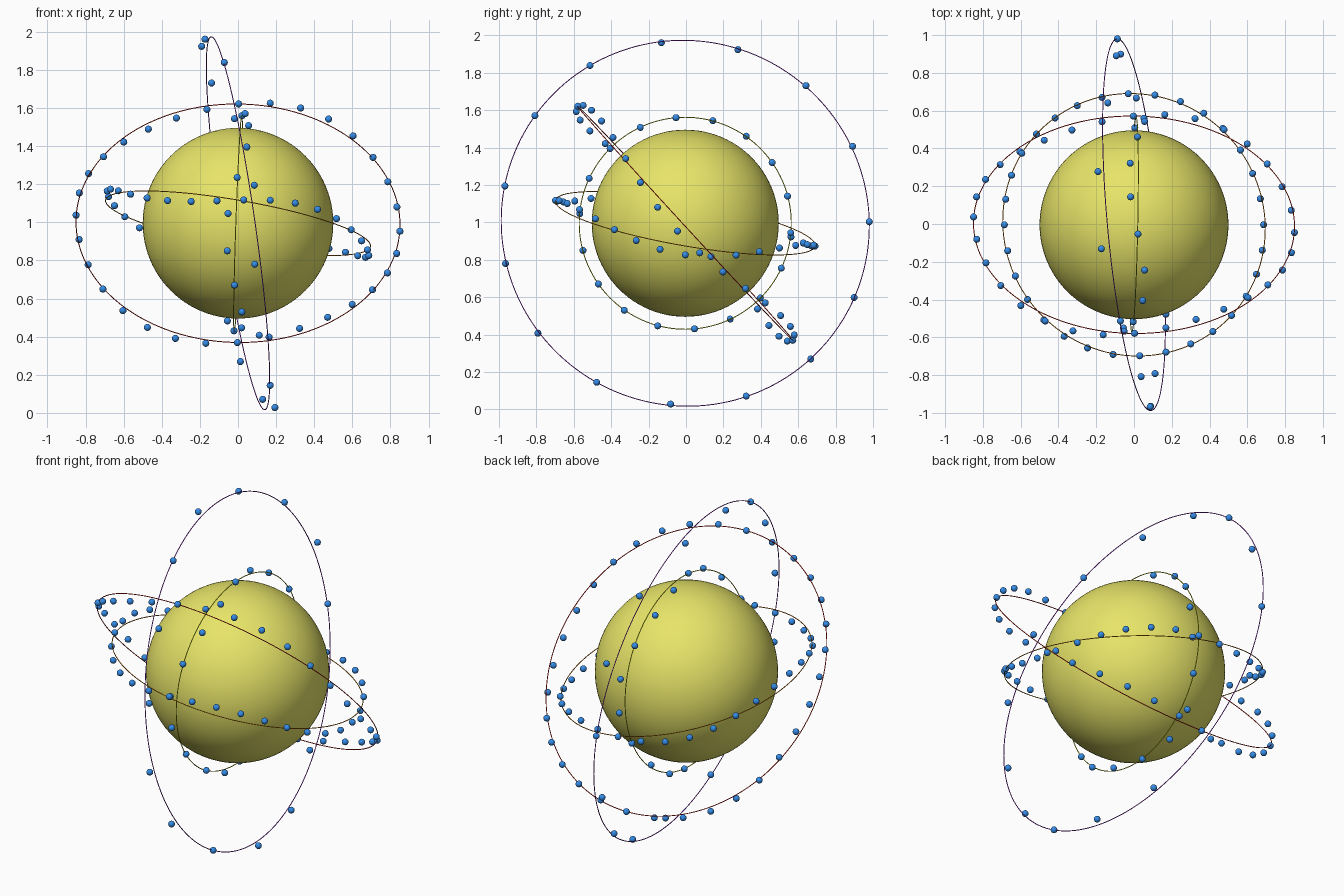
import bpy, bmesh
from math import cos, radians, tau
from mathutils import Matrix, Vector

cube = bpy.data.objects.get("Cube")
if cube:
    bpy.data.objects.remove(cube, do_unlink=True)

CENTRE = Vector((0, -0.004, 0.995))
WOBBLE = 0.048          # satellites weave to and fro across their ring


def material(name, rgb):
    mat = bpy.data.materials.new(name)
    mat.use_nodes = True
    mat.diffuse_color = (*rgb, 1)
    mat.node_tree.nodes["Principled BSDF"].inputs["Base Color"].default_value = (*rgb, 1)
    return mat


def finish(obj, name, mat):
    obj.name = name
    obj.data.materials.append(mat)
    for face in obj.data.polygons:
        face.use_smooth = True


def orbit_ring(name, radius, rotation, mat):
    bpy.ops.mesh.primitive_torus_add(major_radius=radius, minor_radius=0.0025,
                                     major_segments=160, minor_segments=8)
    ring = bpy.context.object
    ring.matrix_world = Matrix.Translation(CENTRE) @ rotation.to_4x4()
    finish(ring, name, mat)


def satellites(name, radius, rotation, count, start, phase, mat):
    bm = bmesh.new()
    for i in range(count):
        a = radians(start) + tau * i / count
        spot = Vector((radius, 0, 0))
        spot.rotate(Matrix.Rotation(a, 3, 'Z'))
        spot.z = WOBBLE * cos(3 * a + radians(phase))
        bmesh.ops.create_uvsphere(bm, u_segments=16, v_segments=10, radius=0.0185,
                                  matrix=Matrix.Translation(CENTRE + rotation @ spot))
    mesh = bpy.data.meshes.new(name)
    bm.to_mesh(mesh)
    bm.free()
    obj = bpy.data.objects.new(name, mesh)
    bpy.context.collection.objects.link(obj)
    finish(obj, name, mat)


yellow = material("soft_yellow", (0.80, 0.78, 0.14))
blue = material("satellite_blue", (0.035, 0.26, 0.80))

# Planet
bpy.ops.mesh.primitive_uv_sphere_add(radius=0.5, segments=96, ring_count=48, location=CENTRE)
finish(bpy.context.object, "planet", yellow)

# Orbits: name, radius, plane normal, zero direction, count, start, wobble phase, colour
X, Y = Vector((1, 0, 0)), Vector((0, 1, 0))
ORBITS = [
    ("outer", 0.988, (0.985, 0.09, 0.142), Y, 15, 1.2, -90, ("purple", (0.40, 0.05, 0.80))),
    ("slanted", 0.85, (0.013, 0.737, 0.678), X, 32, 0.2, 180, ("red", (0.85, 0.02, 0.01))),
    ("level", 0.705, (0.17, 0.17, 0.971), X, 32, 2.4, 180, ("orange", (0.90, 0.30, 0.01))),
    ("inner", 0.567, (1, -0.02, -0.035), Y, 18, -5, -12, ("lime_yellow", (0.75, 0.80, 0.02))),
]
for name, radius, normal, zero, count, start, phase, colour in ORBITS:
    n = Vector(normal).normalized()
    u = (zero - n * zero.dot(n)).normalized()
    rotation = Matrix((u, n.cross(u), n)).transposed()
    orbit_ring(name + "_orbit_ring", radius, rotation, material(*colour))
    satellites(name + "_satellites", radius, rotation, count, start, phase, blue)
